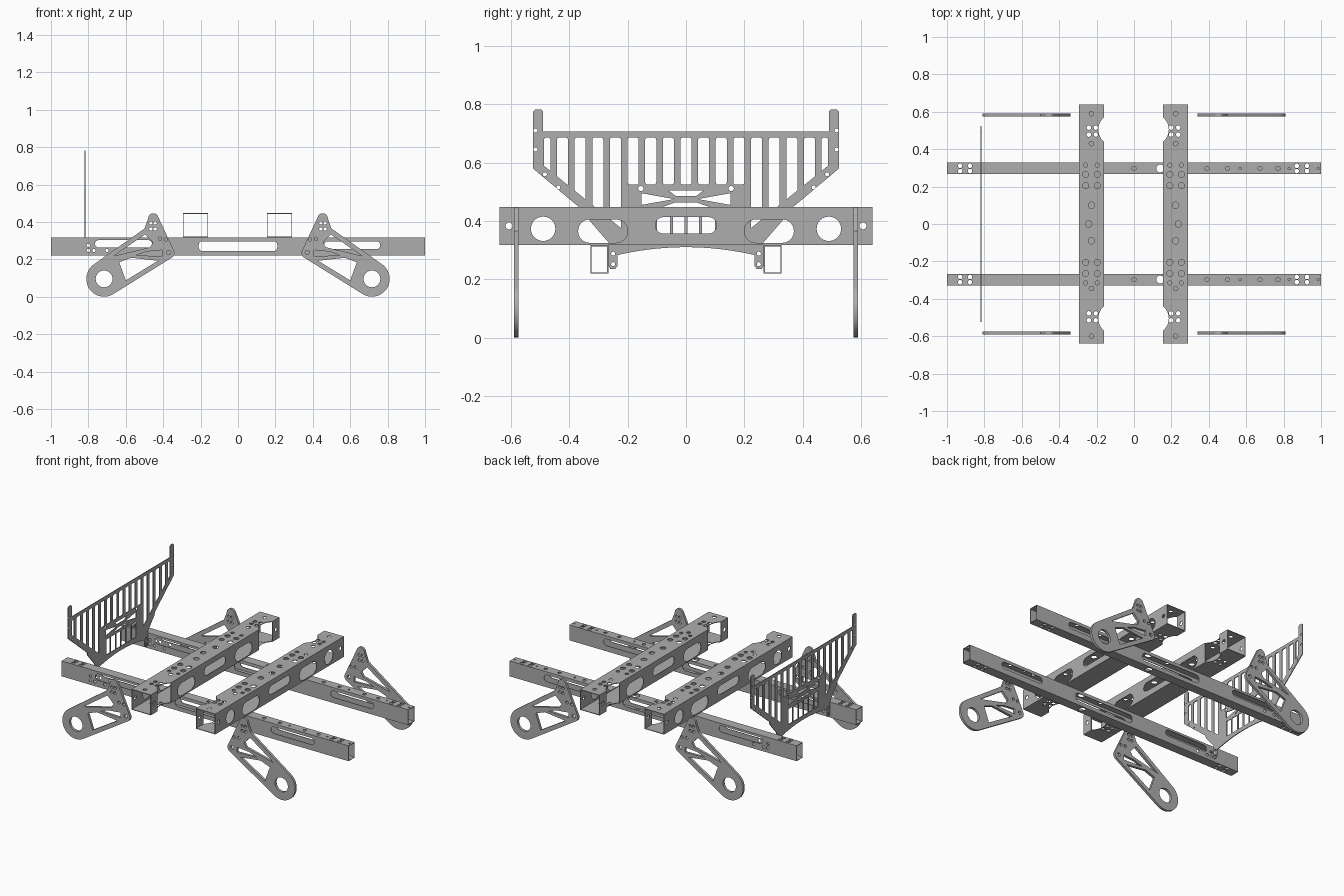
import bpy, bmesh
from math import cos, sin, radians, sqrt, asin, degrees
from mathutils import Matrix

cube = bpy.data.objects.get("Cube")
if cube:
    bpy.data.objects.remove(cube, do_unlink=True)

# Single bare metal colour
metal = bpy.data.materials.new("grey metal")
metal.use_nodes = True
GREY = (0.42, 0.42, 0.42, 1)
metal.diffuse_color = GREY
metal.node_tree.nodes["Principled BSDF"].inputs["Base Color"].default_value = GREY

# Plate directions: drawn (u, v) maps to (x, y), (x, z) or (y, z)
XY = Matrix.Identity(4)
XZ = Matrix.Rotation(radians(90), 4, 'X')
YZ = Matrix(((0, 0, 1, 0), (1, 0, 0, 0), (0, 1, 0, 0), (0, 0, 0, 1)))
WALL = 0.004


def arc(u, v, r, a0, a1, n=12):
    angles = [radians(a0 + (a1 - a0) * i / n) for i in range(n + 1)]
    return [(u + r * cos(a), v + r * sin(a)) for a in angles]


def hole(u, v, r):
    return arc(u, v, r, 0, 360, 24)[:-1]


def box(u0, u1, v0, v1):
    return [(u0, v0), (u1, v0), (u1, v1), (u0, v1)]


def slot(u0, u1, v0, v1, r):
    return (arc(u1 - r, v1 - r, r, 0, 90, 6) + arc(u0 + r, v1 - r, r, 90, 180, 6)
            + arc(u0 + r, v0 + r, r, 180, 270, 6) + arc(u1 - r, v0 + r, r, 270, 360, 6))


def flip(loop):
    return [(-u, v) for u, v in reversed(loop)]


def plate(bm, loops, axes, at, thick=WALL):
    """Add a flat plate: the first loop is the outline, the rest are openings."""
    curve = bpy.data.curves.new("plate", 'CURVE')
    curve.dimensions = '2D'
    curve.fill_mode = 'BOTH'
    curve.extrude = thick / 2
    for loop in loops:
        spline = curve.splines.new('POLY')
        spline.points.add(len(loop) - 1)
        for point, (u, v) in zip(spline.points, loop):
            point.co = (u, v, 0, 1)
        spline.use_cyclic_u = True
    temp = bpy.data.objects.new("plate", curve)
    bpy.context.scene.collection.objects.link(temp)
    graph = bpy.context.evaluated_depsgraph_get()
    mesh = bpy.data.meshes.new_from_object(temp.evaluated_get(graph))
    bpy.data.objects.remove(temp, do_unlink=True)
    bpy.data.curves.remove(curve)
    part = bmesh.new()
    part.from_mesh(mesh)
    bmesh.ops.remove_doubles(part, verts=part.verts, dist=1e-5)
    part.transform(Matrix.Translation(at) @ axes)
    bmesh.ops.recalc_face_normals(part, faces=part.faces)
    part.to_mesh(mesh)
    part.free()
    bm.from_mesh(mesh)
    bpy.data.meshes.remove(mesh)


def finish(bm, name):
    mesh = bpy.data.meshes.new(name)
    bm.to_mesh(mesh)
    bm.free()
    mesh.materials.clear()
    mesh.materials.append(metal)
    for poly in mesh.polygons:
        poly.material_index = 0
    obj = bpy.data.objects.new(name, mesh)
    bpy.context.scene.collection.objects.link(obj)
    bpy.ops.object.select_all(action='DESELECT')
    obj.select_set(True)
    bpy.context.view_layer.objects.active = obj
    bpy.ops.object.shade_smooth_by_angle(angle=radians(30))


# Long rails: open box tubes with side slots and mounting holes
Z0, Z1, HALF = 0.22, 0.317, 0.0305
side_cuts = [slot(-0.21, 0.21, 0.245, 0.297, 0.02), slot(0.46, 0.76, 0.255, 0.297, 0.02),
             slot(-0.765, -0.46, 0.263, 0.303, 0.02), hole(-0.8, 0.275, 0.009)]
side_cuts += [hole(x, 0.248, 0.009) for x in (-0.8, -0.77, -0.7)]
through = [hole(x, y, 0.012) for x in (-0.93, -0.877, 0.87, 0.925) for y in (-0.014, 0.014)]
through.append(hole(0.14, 0, 0.021))
top_only = [hole(x, 0, 0.011) for x in (0, 0.39, 0.5, 0.674, 0.77)]
top_only += [hole(x, 0, 0.006) for x in (0.567, 0.83, 0.985)]
for name, y in (("front_rail", -0.297), ("back_rail", 0.297)):
    bm = bmesh.new()
    for s in (-1, 1):
        plate(bm, [box(-1, 1, Z0, Z1)] + side_cuts, XZ, (0, y + s * (HALF - WALL / 2), 0))
    lid = box(-1, 1, -HALF + WALL, HALF - WALL)
    plate(bm, [lid] + through + top_only, XY, (0, y, Z1 - WALL / 2))
    plate(bm, [lid] + through, XY, (0, y, Z0 + WALL / 2))
    finish(bm, name)

# Cross beams: larger open tubes, scalloped on the inward side near both ends
Z0, Z1, HALF, LEN = 0.318, 0.447, 0.0675, 0.64
NY, NR, DEPTH = 0.505, 0.085, 0.031
spread = degrees(asin(sqrt(NR ** 2 - (NR - DEPTH) ** 2) / NR))
notch = sin(radians(spread)) * NR
centre_x = HALF + NR - DEPTH
lid = [(-HALF, LEN), (-HALF, -LEN), (HALF, -LEN)]
for y in (-NY, NY):
    lid += arc(centre_x, y, NR, 180 + spread, 180 - spread)
lid.append((HALF, LEN))

group = [hole(x, s * y, 0.012) for s in (-1, 1) for x in (-0.014, 0.024) for y in (0.478, 0.515)]
bolts = [hole(x, s * y, r) for s in (-1, 1) for x in (-0.031, 0.031)
         for y, r in ((0.315, 0.011), (0.265, 0.016), (0.205, 0.016))]
bolts += [hole(0, y, 0.012) for y in (0.59, 0.43, -0.345, -0.6)]
bolts += [hole(0, y, 0.017) for y in (0.1, -0.09)] + [hole(-0.015, 0, 0.017)]
windows = [slot(-0.105, 0.105, 0.357, 0.413, 0.027)]
for s in (-1, 1):
    lo, hi = sorted((s * 0.2, s * 0.37))
    windows.append(slot(lo, hi, 0.325, 0.405, 0.039))
ends = [hole(s * 0.607, 0.383, 0.012) for s in (-1, 1)]
ports = [hole(s * 0.49, 0.373, 0.042) for s in (-1, 1)]

for name, x, inward in (("right_cross_beam", -0.2275, 1), ("left_cross_beam", 0.2225, -1)):
    def turned(loops):
        return loops if inward > 0 else [flip(p) for p in loops]
    bm = bmesh.new()
    plate(bm, turned([lid] + group + bolts), XY, (x, 0, Z1 - WALL / 2))
    plate(bm, turned([lid] + group), XY, (x, 0, Z0 + WALL / 2))
    low, high = Z0 + WALL, Z1 - WALL
    outer = x - inward * (HALF - WALL / 2)
    inner = x + inward * (HALF - WALL / 2)
    plate(bm, [box(-LEN, LEN, low, high)] + windows + ports + ends, YZ, (outer, 0, 0))
    mid = NY - notch
    plate(bm, [box(-mid, mid, low, high)] + windows, YZ, (inner, 0, 0))
    plate(bm, [box(NY + notch, LEN, low, high), ends[1]], YZ, (inner, 0, 0))
    plate(bm, [box(-LEN, -NY - notch, low, high), ends[0]], YZ, (inner, 0, 0))
    finish(bm, name)

# Swing arms: trussed plates with a ring hub
arm = arc(0.716, 0.096, 0.095, -122.5, 55, 28) + [(0.5, 0.365)]
arm += arc(0.453, 0.42, 0.027, 0, 155) + arc(0.37, 0.235, 0.03, 155, 237.5)
arm_cuts = [hole(0.716, 0.096, 0.045),
            [(0.497, 0.334), (0.663, 0.219), (0.47, 0.265), (0.455, 0.291)],
            [(0.406, 0.25), (0.49, 0.242), (0.545, 0.222), (0.406, 0.217)],
            [(0.428, 0.193), (0.57, 0.209), (0.635, 0.185), (0.6, 0.088)]]
arm_cuts += [hole(x, z, 0.009) for x in (0.443, 0.466) for z in (0.363, 0.395)]
arm_cuts += [hole(0.385, 0.307, 0.009), hole(0.417, 0.31, 0.009), hole(0.37, 0.237, 0.011)]
for end, y in (("front", -0.582), ("back", 0.582)):
    for side in ("left", "right"):
        loops = [arm] + arm_cuts
        if side == "right":
            loops = [flip(p) for p in loops]
        bm = bmesh.new()
        plate(bm, loops, XZ, (0, y, 0), 0.016)
        finish(bm, f"{end}_{side}_arm")

# Upright grille: arched foot, sloping shoulders, tall end posts
half = [(0.235 * i / 10, 0.31 - 0.027 * (i / 10) ** 2) for i in range(11)]
half += [(0.235, 0.245), (0.243, 0.235), (0.26, 0.235), (0.265, 0.245), (0.265, 0.325),
         (0.33, 0.4), (0.34, 0.425), (0.525, 0.58), (0.525, 0.775), (0.518, 0.782),
         (0.497, 0.782), (0.49, 0.775), (0.49, 0.707)]
outline = half + flip(half)[:-1]


def shoulder(y):
    return 0.62 - 0.81 * (0.525 - y)


# Vertical openings between the slats
cuts = [slot(-0.019, 0.019, 0.525, 0.686, 0.008)]
pairs = []
for k in range(1, 9):
    y0, y1 = 0.0605 * k - 0.019, min(0.0605 * k + 0.019, 0.487)
    if k <= 3:
        pairs.append(slot(y0, y1, 0.525, 0.686, 0.008))
    else:
        pairs.append([(y0, shoulder(y0)), (y1, shoulder(y1))]
                     + arc(y1 - 0.008, 0.678, 0.008, 0, 90, 5)
                     + arc(y0 + 0.008, 0.678, 0.008, 90, 180, 5))

# Cross braced centre panel, lower openings and bolt holes
cuts += [[(-0.06, 0.504), (0.06, 0.504), (0.035, 0.486), (-0.035, 0.486)],
         [(-0.08, 0.448), (0.08, 0.448), (0.035, 0.464), (-0.035, 0.464)]]
pairs.append([(0.152, 0.495), (0.152, 0.455), (0.04, 0.475)])
pairs += [box(a, b, 0.335, 0.432) for a, b in ((0.005, 0.045), (0.055, 0.1), (0.11, 0.148))]
pairs += [hole(y, z, 0.007) for y, z in ((0.516, 0.71), (0.516, 0.645), (0.484, 0.56),
                                         (0.438, 0.515), (0.25, 0.288), (0.25, 0.252))]
pairs.append(hole(0.155, 0.511, 0.009))
cuts += pairs + [flip(p) for p in pairs]
bm = bmesh.new()
plate(bm, [outline] + cuts, YZ, (-0.817, 0, 0), 0.005)
finish(bm, "grille")
